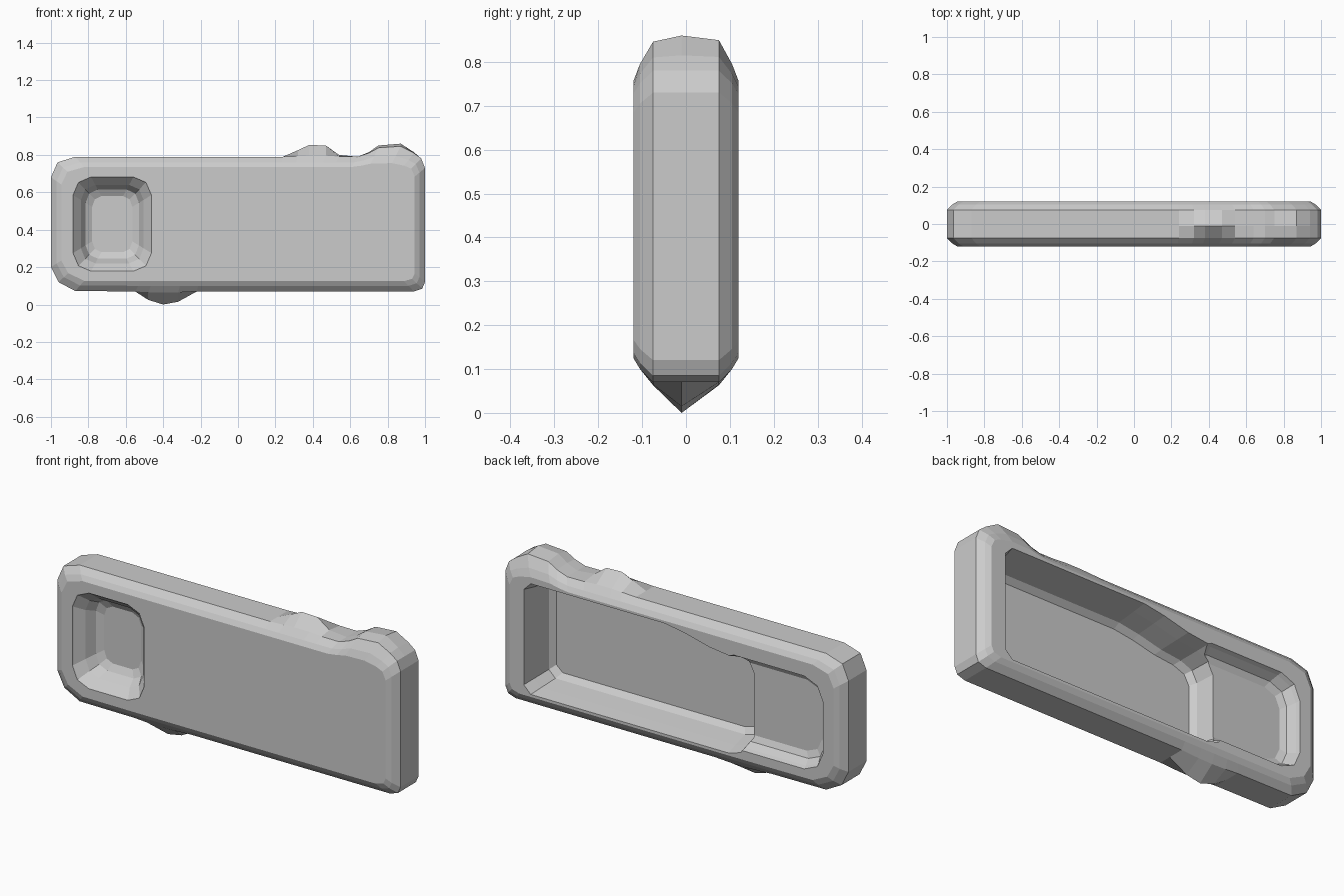
import bpy, bmesh

if "Cube" in bpy.data.objects:
    bpy.data.objects.remove(bpy.data.objects["Cube"])


def loft(name, rings):
    """Skin a closed solid through rings of equal point count."""
    bm = bmesh.new()
    rows = [[bm.verts.new(p) for p in ring] for ring in rings]
    n = len(rows[0])
    for a, b in zip(rows, rows[1:]):
        for i in range(n):
            j = (i + 1) % n
            bm.faces.new((a[i], a[j], b[j], b[i]))
    bm.faces.new(rows[0])
    bm.faces.new(rows[-1])
    bmesh.ops.recalc_face_normals(bm, faces=bm.faces)
    me = bpy.data.meshes.new(name)
    bm.to_mesh(me)
    bm.free()
    ob = bpy.data.objects.new(name, me)
    bpy.context.collection.objects.link(ob)
    return ob


def ring(points, y, inset):
    """Place an x-z outline at depth y, shrunk by inset on every side."""
    xs, zs = [p[0] for p in points], [p[1] for p in points]
    cx, cz = (min(xs) + max(xs)) / 2, (min(zs) + max(zs)) / 2
    kx = 1 - inset / (max(xs) - cx)
    kz = 1 - inset / (max(zs) - cz)
    return [(cx + (x - cx) * kx, y, cz + (z - cz) * kz) for x, z in points]


def rounded(x0, x1, z0, z1, r):
    """Rounded rectangle with two-segment corners."""
    pts = []
    for x, z, sx, sz in ((x0, z0, 1, 1), (x1, z0, -1, 1), (x1, z1, -1, -1), (x0, z1, 1, -1)):
        c = [(x, z + sz * r), (x + sx * r * .3, z + sz * r * .3), (x + sx * r, z)]
        pts += c if sx == sz else c[::-1]
    return pts


# Outline: x, z, low ridge lump height, full corner lump height
outline = [
    (-1, .20, 0, 0), (-.96, .12, 0, 0), (-.87, .072, 0, 0),
    (-.55, .07, 0, 0), (-.48, .07, -.045, 0), (-.40, .07, -.07, 0),
    (-.32, .07, -.055, 0), (-.22, .07, 0, 0),
    (.94, .07, 0, 0), (.985, .085, 0, 0), (1, .12, 0, 0),
    (1, .73, 0, 0), (.98, .78, 0, 0), (.94, .79, 0, .025), (.87, .79, 0, .07),
    (.75, .79, 0, .06), (.70, .79, 0, .025), (.64, .79, 0, 0), (.54, .79, .01, 0),
    (.47, .79, .06, 0), (.38, .79, .063, 0), (.32, .79, .035, 0), (.24, .79, 0, 0),
    (-.87, .79, 0, 0), (-.965, .76, 0, 0), (-1, .68, 0, 0),
]

# Slab body: bevelled rim with lumps strongest along the middle line
body_rings = []
for y, inset, low, full in ((-.12, .055, 0, .3), (-.105, .03, 0, .5), (-.075, 0, .1, .8),
                            (-.01, 0, 1, 1), (.075, 0, .1, .85), (.105, .03, 0, .5), (.12, .055, 0, .3)):
    base = ring([(x, z) for x, z, _, _ in outline], y, inset)
    body_rings.append([(p[0], p[1], p[2] + o[2] * low + o[3] * full)
                       for p, o in zip(base, outline)])
body = loft("slab_body", body_rings)

# Front pocket on the left
front = rounded(-.89, -.455, .17, .69, .10)
front_pocket = loft("front_pocket_cutter", [
    ring(front, -.14, 0), ring(front, -.115, .01), ring(front, -.07, .05), ring(front, -.02, .075),
    ring(front, 0, .11)])

# Deep back tray, its top rim stepping down towards the left
tray = [(-.44, .21), (-.40, .16), (-.33, .14), (.82, .14), (.86, .18), (.86, .68),
        (.82, .72), (.04, .72), (-.08, .70), (-.22, .665), (-.34, .65), (-.41, .62), (-.44, .56)]
back_tray = loft("back_tray_cutter", [
    ring(tray, .14, -.005), ring(tray, .05, .01), ring(tray, -.05, .025), ring(tray, -.078, .05)])

# Shallow back pocket behind the front one
shallow = rounded(-.885, -.25, .17, .665, .11)
back_pocket = loft("back_pocket_cutter", [
    ring(shallow, .14, -.005), ring(shallow, .10, .01), ring(shallow, .06, .03), ring(shallow, .045, .06)])

# Carve the pockets
bpy.context.view_layer.objects.active = body
for cutter in (front_pocket, back_tray, back_pocket):
    cutter.hide_render = True
    mod = body.modifiers.new(cutter.name, 'BOOLEAN')
    mod.operation = 'DIFFERENCE'
    mod.solver = 'EXACT'
    mod.object = cutter
    bpy.ops.object.modifier_apply(modifier=mod.name)
    bpy.data.objects.remove(cutter)
